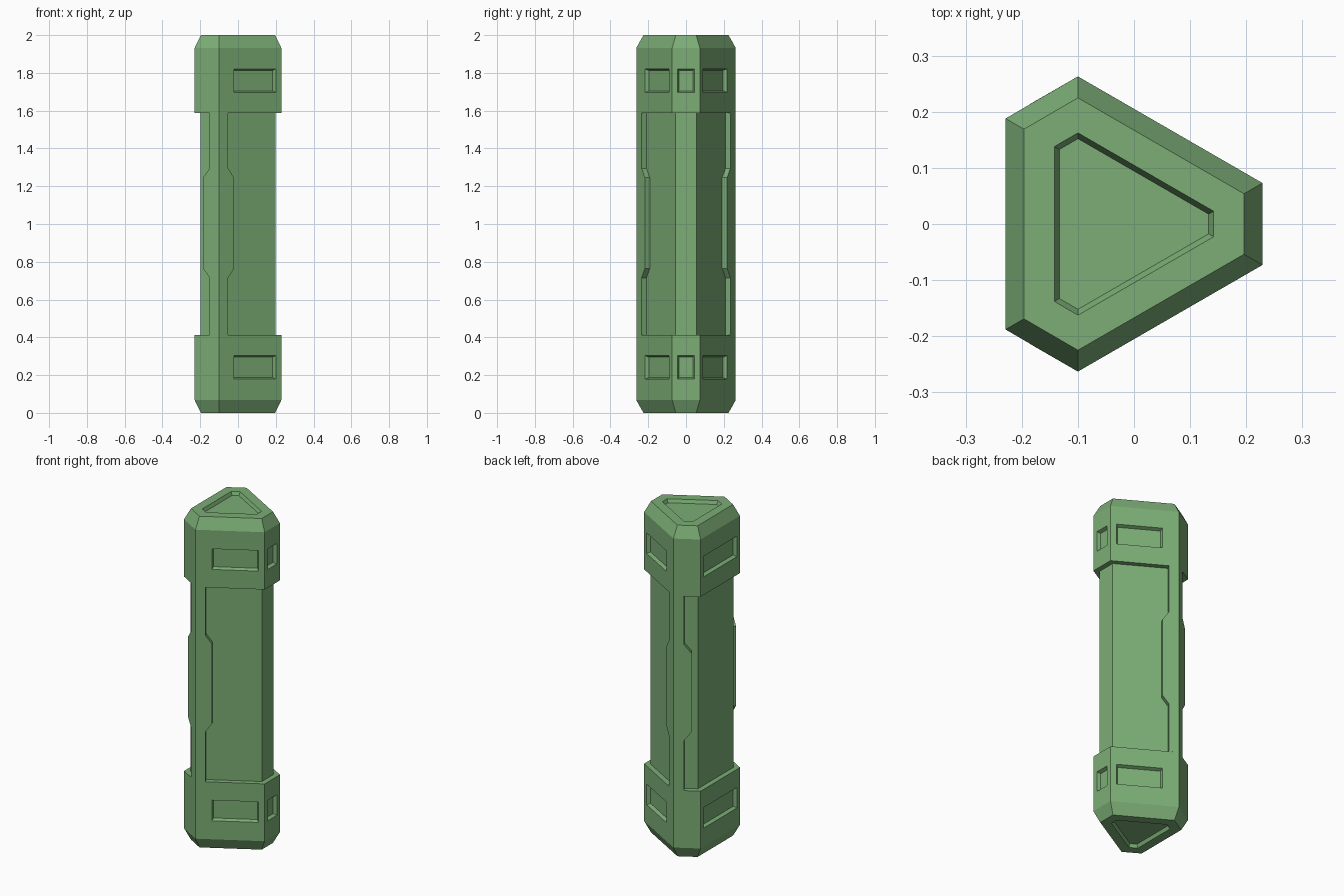
import bpy, bmesh
from mathutils import Vector

if "Cube" in bpy.data.objects:
    bpy.data.objects.remove(bpy.data.objects["Cube"])

mat = bpy.data.materials.new("green")
mat.diffuse_color = (0.2, 0.42, 0.18, 1)
mat.use_nodes = True
mat.node_tree.nodes["Principled BSDF"].inputs["Base Color"].default_value = mat.diffuse_color

# Hexagonal outline with 120 degree corners, counter-clockwise
HEX = [(0.229, 0.073), (-0.1, 0.263), (-0.229, 0.188),
       (-0.229, -0.188), (-0.1, -0.263), (0.229, -0.073)]
# Slot extent along each side (fractions), None where the side is plain
SLOTS = [(0.088, 0.763), None, (0.075, 0.925), None, (0.237, 0.912), (0.2, 0.8)]
CAP_H, CHAMFER_H, SLOT_Z, DEPTH = 0.413, 0.067, (0.179, 0.303), 0.02


def inset(points, d):
    """Offset the outline inward by d."""
    out, n = [], len(points)
    for i in range(n):
        p = Vector(points[i])
        a = (p - Vector(points[i - 1])).normalized()
        b = (Vector(points[(i + 1) % n]) - p).normalized()
        out.append(p + (b - a) * d / a.cross(b))
    return out


def loop(points, z):
    return [Vector((p[0], p[1], z)) for p in points]


def face(bm, pts):
    bm.faces.new([bm.verts.new(p) for p in pts])


def bridge(bm, a, b):
    n = len(a)
    for i in range(n):
        j = (i + 1) % n
        face(bm, [a[i], a[j], b[j], b[i]])


def finish(bm, name):
    bmesh.ops.remove_doubles(bm, verts=bm.verts, dist=1e-5)
    bmesh.ops.recalc_face_normals(bm, faces=bm.faces)
    me = bpy.data.meshes.new(name)
    bm.to_mesh(me)
    bm.free()
    me.materials.append(mat)
    ob = bpy.data.objects.new(name, me)
    bpy.context.collection.objects.link(ob)


def cap(name, flip):
    bm = bmesh.new()
    end = loop(inset(HEX, 0.033), 0)
    low, high = loop(HEX, CHAMFER_H), loop(HEX, CAP_H)
    # recessed end plate and chamfer
    rim = loop(inset(HEX, 0.087), 0)
    floor = loop(inset(HEX, 0.096), DEPTH)
    bridge(bm, end, rim)
    bridge(bm, rim, floor)
    face(bm, floor)
    bridge(bm, end, low)
    face(bm, high)
    # side walls with tapered slots
    for i, slot in enumerate(SLOTS):
        j = (i + 1) % 6
        outer = [low[i], low[j], high[j], high[i]]
        if not slot:
            face(bm, outer)
            continue
        side = low[j] - low[i]
        u = side.normalized()
        inward = Vector((-u.y, u.x, 0))
        z0, z1 = SLOT_Z

        def rect(g, d):
            s, e = slot[0] * side.length + g, slot[1] * side.length - g
            base = low[i] + inward * d
            return [base + u * t + Vector((0, 0, z - CHAMFER_H)) for t, z in
                    ((s, z0 + g), (e, z0 + g), (e, z1 - g), (s, z1 - g))]
        mouth, bed = rect(0, 0), rect(0.008, DEPTH)
        bridge(bm, outer, mouth)
        bridge(bm, mouth, bed)
        face(bm, bed)
    if flip:
        for v in bm.verts:
            v.co.z = 2 - v.co.z
    finish(bm, name)


def loft(name, loops):
    bm = bmesh.new()
    for a, b in zip(loops, loops[1:]):
        bridge(bm, a, b)
    face(bm, loops[0])
    face(bm, loops[-1])
    finish(bm, name)


# End caps
cap("bottom_cap", False)
cap("top_cap", True)

# Slimmer core between the caps
core = inset(HEX, 0.03)
loft("core", [loop(core, CAP_H - 0.005), loop(core, 2 - CAP_H + 0.005)])

# Raised corner strips that widen in the middle
SLOPE, D = 0.577, 0.034
for name, s in (("front_strip", -1), ("back_strip", 1)):
    loops = []
    for z, left, right in ((CAP_H, -0.15, -0.052), (0.715, -0.15, -0.052),
                           (0.765, -0.185, -0.021), (1.245, -0.185, -0.021),
                           (1.295, -0.15, -0.052), (2 - CAP_H, -0.15, -0.052)):
        yl = 0.263 - (-0.1 - left) * SLOPE
        yr = 0.263 - (right + 0.1) * SLOPE
        sec = [(left, yl), (-0.1, 0.263), (right, yr),
               (right - D * 0.5, yr - D * 0.866), (-0.1, 0.263 - D / 0.866),
               (left + D * 0.5, yl - D * 0.866)]
        loops.append(loop([(x, y * s) for x, y in sec], z))
    loft(name, loops)
